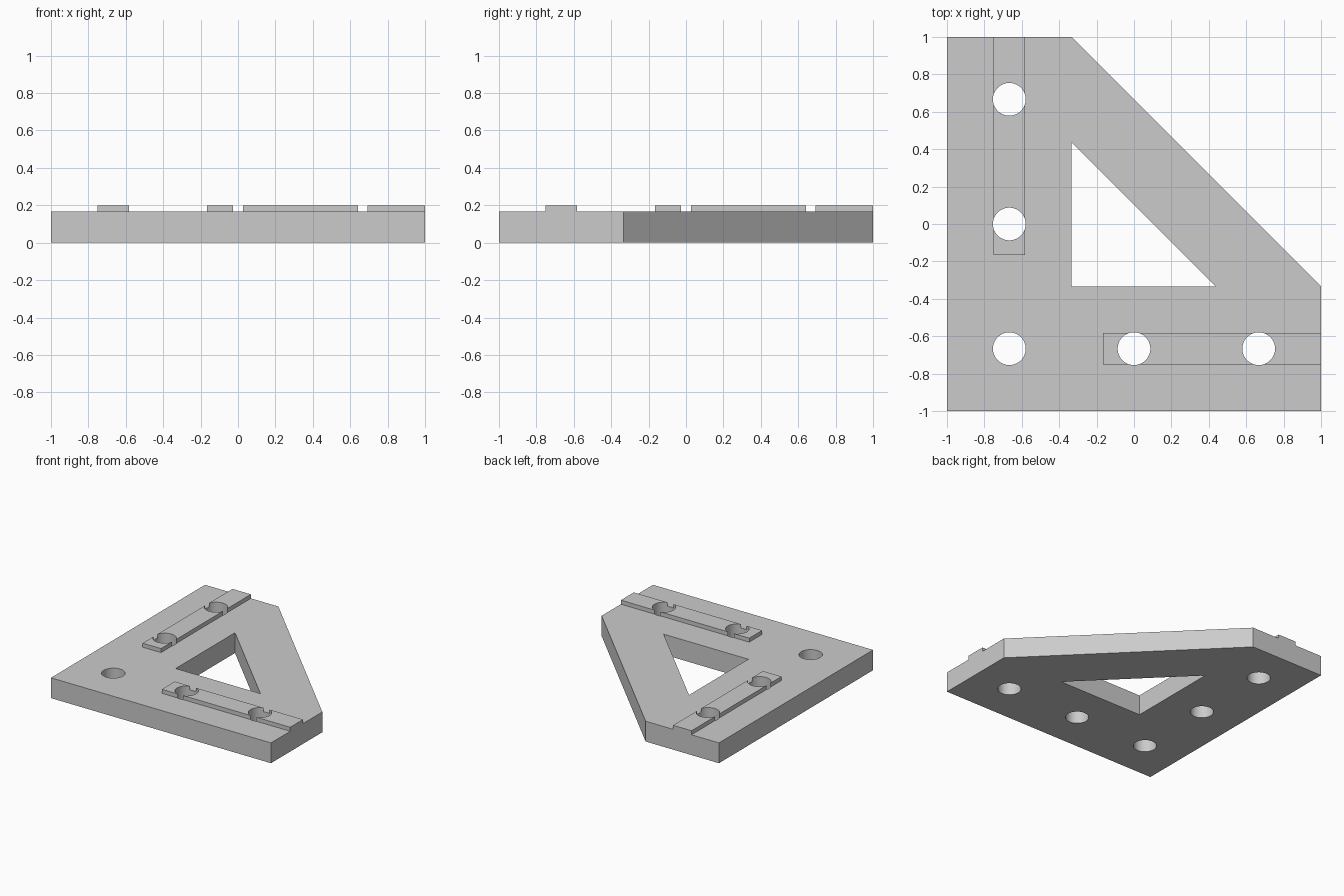
import bpy
import bmesh
from math import cos, sin, tau, radians

cube = bpy.data.objects.get("Cube")
if cube:
    bpy.data.objects.remove(cube, do_unlink=True)

PLATE_TOP, RAIL_TOP = 0.167, 0.2
HOLE_RADIUS, RAIL_HALF = 0.0875, 0.0835
THIRD = 1 / 3
LINE = -2 * THIRD          # centre line of both arms

grey = bpy.data.materials.new("plain grey")
grey.use_nodes = True
colour = (0.6, 0.6, 0.6, 1)
grey.diffuse_color = colour
grey.node_tree.nodes["Principled BSDF"].inputs["Base Color"].default_value = colour


def prism(name, outline, bottom, top):
    """Extrude a counter-clockwise outline from bottom to top."""
    bm = bmesh.new()
    face = bm.faces.new([bm.verts.new((x, y, bottom)) for x, y in outline])
    ext = bmesh.ops.extrude_face_region(bm, geom=[face], use_keep_orig=True)
    for v in ext["geom"]:
        if isinstance(v, bmesh.types.BMVert):
            v.co.z = top
    bmesh.ops.recalc_face_normals(bm, faces=bm.faces)
    mesh = bpy.data.meshes.new(name)
    bm.to_mesh(mesh)
    bm.free()
    mesh.materials.append(grey)
    obj = bpy.data.objects.new(name, mesh)
    bpy.context.collection.objects.link(obj)
    return obj


def rectangle(x0, y0, x1, y1):
    return [(x0, y0), (x1, y0), (x1, y1), (x0, y1)]


def circle(x, y, sides=64):
    return [(x + HOLE_RADIUS * cos(tau * i / sides),
             y + HOLE_RADIUS * sin(tau * i / sides)) for i in range(sides)]


# Corner plate with a bevelled outer corner
plate = prism("corner_plate", [(-1, -1), (1, -1), (1, -THIRD), (-THIRD, 1), (-1, 1)],
              0, PLATE_TOP)

# Raised locating rails along the two arms
low, high = LINE - RAIL_HALF, LINE + RAIL_HALF
rails = [
    prism("front_rail", rectangle(-THIRD / 2, low, 1, high), PLATE_TOP, RAIL_TOP),
    prism("side_rail", rectangle(low, -THIRD / 2, high, 1), PLATE_TOP, RAIL_TOP),
]

# Cutters: triangular window and five bolt holes
cutters = [prism("window_cutter", [(-THIRD, -THIRD), (0.437, -THIRD), (-THIRD, 0.437)], -1, 1)]
for x, y in [(LINE, LINE), (0, LINE), (-LINE, LINE), (LINE, 0), (LINE, -LINE)]:
    cutters.append(prism("bolt_hole_cutter", circle(x, y), -1, 1))

# Cut every part, then drop the cutters
for part in [plate] + rails:
    for cutter in cutters:
        cut = part.modifiers.new("cut", "BOOLEAN")
        cut.operation = "DIFFERENCE"
        cut.solver = "EXACT"
        cut.object = cutter
    bpy.ops.object.select_all(action="DESELECT")
    part.select_set(True)
    bpy.context.view_layer.objects.active = part
    for cut in list(part.modifiers):
        bpy.ops.object.modifier_apply(modifier=cut.name)
    bpy.ops.object.shade_smooth_by_angle(angle=radians(30))

for cutter in cutters:
    bpy.data.objects.remove(cutter, do_unlink=True)
